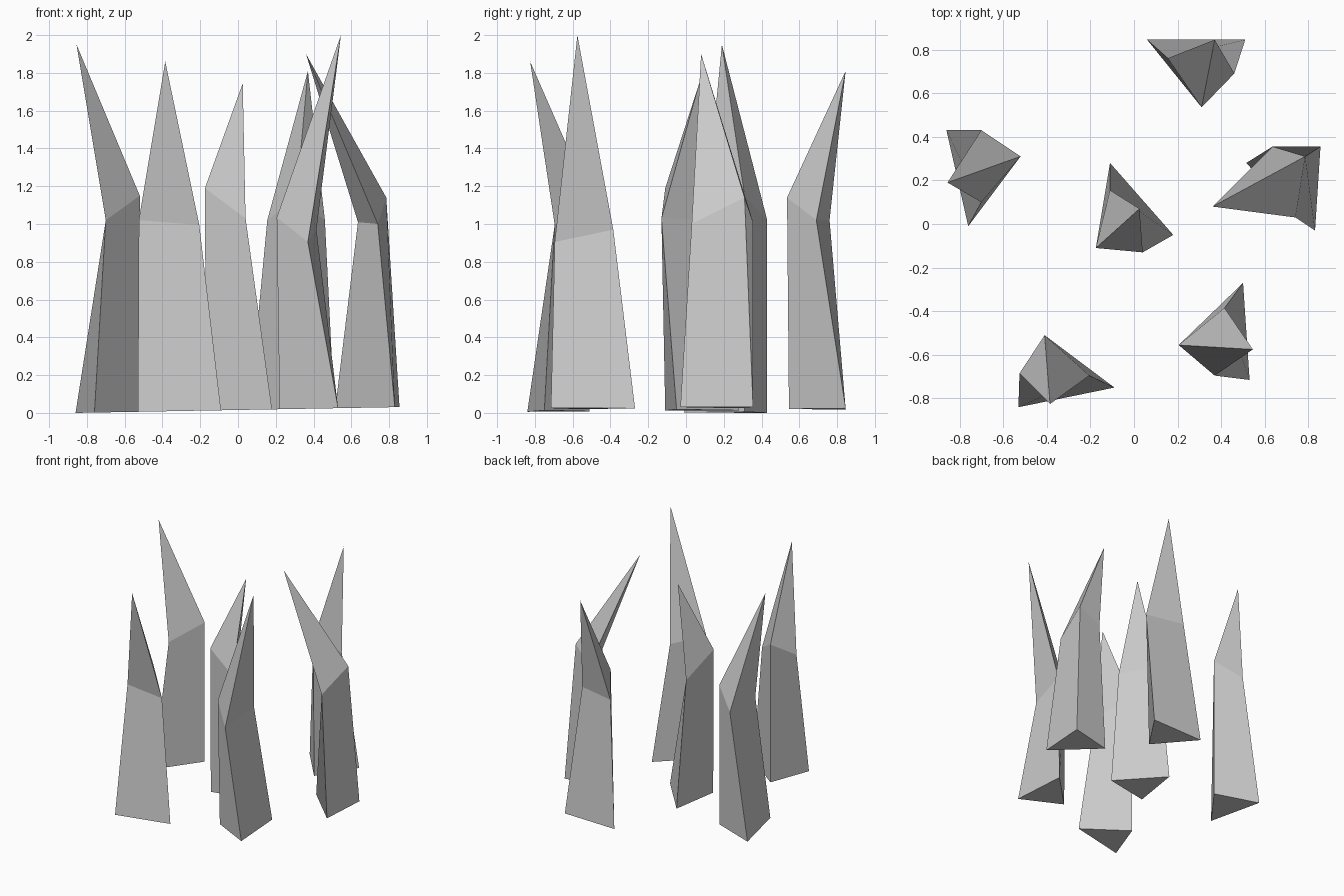
import bpy, bmesh

# Each shard: three base corners (x, y), three shoulder corners (x, y, z), one tip
SHARDS = {
    "left_shard": ([(-.86, .43), (-.76, -.01), (-.52, .31)],
                   [(-.70, .43, 1.02), (-.70, .10, 1.02), (-.52, .31, 1.15)],
                   (-.855, .19, 1.95)),
    "back_shard": ([(.06, .845), (.31, .545), (.51, .845)],
                   [(.155, .76, 1.02), (.31, .535, 1.14), (.46, .69, 1.02)],
                   (.37, .845, 1.81)),
    "right_shard": ([(.515, .28), (.83, -.03), (.855, .355)],
                    [(.635, .355, 1.01), (.74, .03, 1.0), (.785, .31, 1.14)],
                    (.36, .08, 1.9)),
    "centre_shard": ([(-.11, .28), (-.17, -.11), (.18, -.05)],
                     [(-.11, .155, 1.02), (-.175, -.11, 1.19), (.04, -.13, 1.03)],
                     (.025, .07, 1.745)),
    "front_left_shard": ([(-.53, -.84), (-.09, -.75), (-.41, -.51)],
                         [(-.525, -.685, 1.02), (-.205, -.695, .995), (-.41, -.51, 1.14)],
                         (-.385, -.825, 1.86)),
    "front_right_shard": ([(.50, -.27), (.22, -.55), (.53, -.715)],
                          [(.415, -.385, .97), (.205, -.555, 1.035), (.37, -.695, .905)],
                          (.545, -.575, 2.0)),
}


def make_shard(name, base, shoulder, tip):
    bm = bmesh.new()
    # The ground plane rises very slightly towards +x
    low = [bm.verts.new((x, y, .0155 + .018 * x)) for x, y in base]
    mid = [bm.verts.new(p) for p in shoulder]
    top = bm.verts.new(tip)
    bm.faces.new(low)
    for i in range(3):
        j = (i + 1) % 3
        bm.faces.new((low[i], low[j], mid[j], mid[i]))
        bm.faces.new((mid[i], mid[j], top))
    bmesh.ops.recalc_face_normals(bm, faces=bm.faces)
    mesh = bpy.data.meshes.new(name)
    bm.to_mesh(mesh)
    bm.free()
    bpy.context.collection.objects.link(bpy.data.objects.new(name, mesh))


for name, parts in SHARDS.items():
    make_shard(name, *parts)
